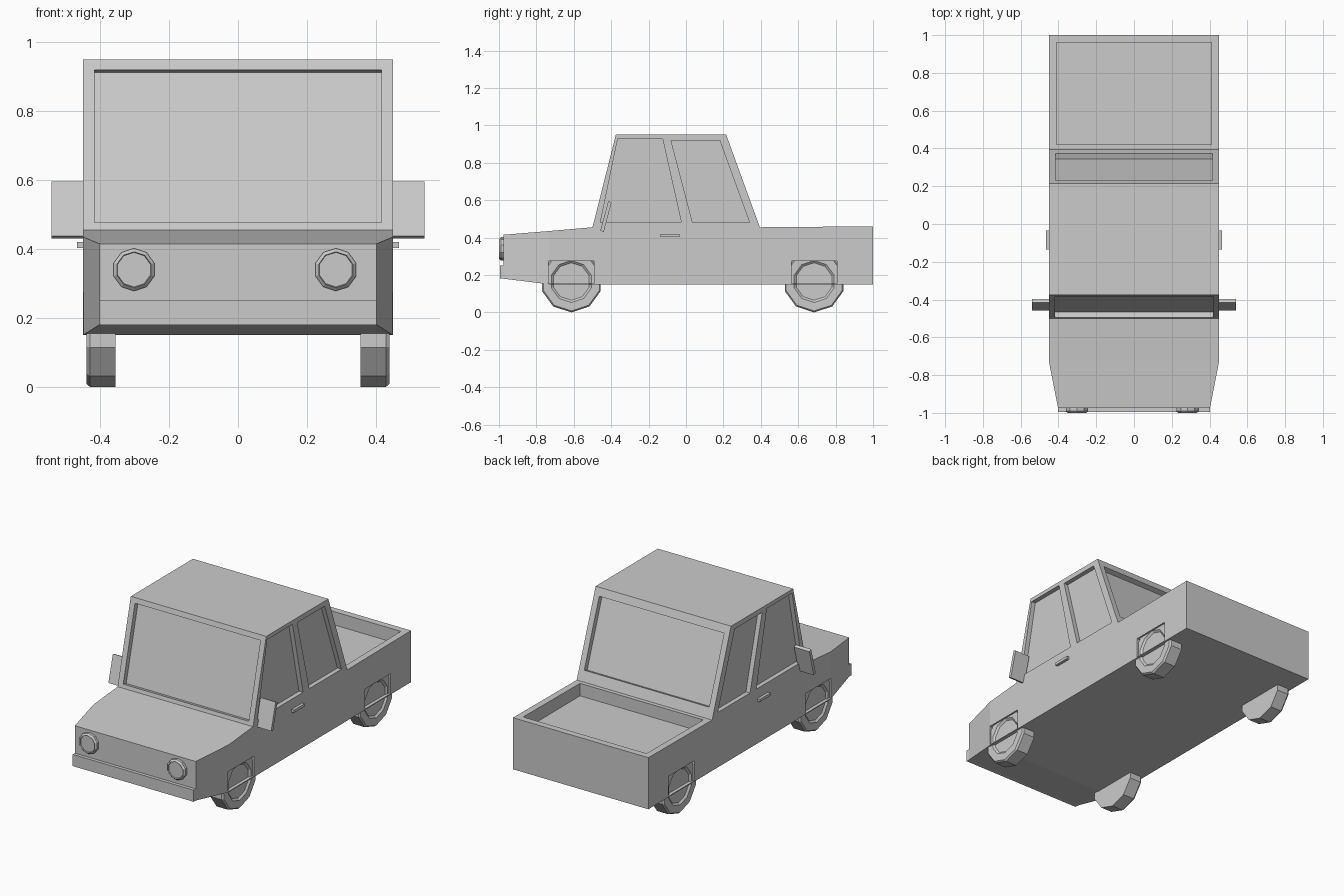
import bpy, bmesh, math
from mathutils import Vector

if "Cube" in bpy.data.objects:
    bpy.data.objects.remove(bpy.data.objects["Cube"])


def finish(name, bm):
    bmesh.ops.recalc_face_normals(bm, faces=bm.faces)
    me = bpy.data.meshes.new(name)
    bm.to_mesh(me)
    bm.free()
    ob = bpy.data.objects.new(name, me)
    bpy.context.collection.objects.link(ob)
    return ob


def add_prism(bm, profile, x0, x1):
    """Extrude a (y, z) profile along x."""
    a = [bm.verts.new((x0, y, z)) for y, z in profile]
    b = [bm.verts.new((x1, y, z)) for y, z in profile]
    bm.faces.new(a)
    bm.faces.new(b[::-1])
    for i in range(len(a)):
        j = (i + 1) % len(a)
        bm.faces.new((a[i], a[j], b[j], b[i]))


def rect(y0, y1, z0, z1):
    return [(y0, z0), (y1, z0), (y1, z1), (y0, z1)]


def prism(name, profile, x0, x1):
    bm = bmesh.new()
    add_prism(bm, profile, x0, x1)
    return finish(name, bm)


def lathe(name, profile, place, sides=10):
    """Spin (radius, depth) points; place maps (u, v, depth) to a position."""
    bm = bmesh.new()
    rings = []
    for r, d in profile:
        angles = [2 * math.pi * i / sides for i in range(sides)]
        rings.append([bm.verts.new(place(r * math.sin(t), r * math.cos(t), d)) for t in angles])
    for a, b in zip(rings, rings[1:]):
        for i in range(sides):
            j = (i + 1) % sides
            bm.faces.new((a[i], a[j], b[j], b[i]))
    bm.faces.new(rings[0])
    bm.faces.new(rings[-1])
    return finish(name, bm)


# Body shell with cab: (y, z, half width); first and last points are the tapered nose
outline = [(-0.975, 0.18, 0.402), (-0.73, 0.15, 0.45), (1, 0.15, 0.45), (1, 0.46, 0.45),
           (0.395, 0.455, 0.45), (0.215, 0.95, 0.45), (-0.375, 0.95, 0.45),
           (-0.5, 0.455, 0.45), (-0.73, 0.435, 0.45), (-0.975, 0.415, 0.402)]
bm = bmesh.new()
left = [bm.verts.new((-w, y, z)) for y, z, w in outline]
right = [bm.verts.new((w, y, z)) for y, z, w in outline]
for side in (left, right):
    bm.faces.new(side[1:9])
    bm.faces.new((side[0], side[1], side[8], side[9]))
for i in range(10):
    j = (i + 1) % 10
    bm.faces.new((left[i], left[j], right[j], right[i]))
body = finish("truck_body", bm)

# Recesses: windscreen, rear window, side windows, load bed and wheel arches
DEPTH = 0.03
WHEELS = {"front": -0.613, "rear": 0.685}
cut = bmesh.new()


def add_sloped_window(base, top, z0, z1, half, inward):
    base, top = Vector(base), Vector(top)
    p, q = [base.lerp(top, (z - base.y) / (top.y - base.y)) for z in (z0, z1)]
    d = (top - base).normalized()
    n = Vector((d.y, -d.x)) * inward
    add_prism(cut, [p + n * DEPTH, q + n * DEPTH, q - n * 0.05, p - n * 0.05], -half, half)


add_sloped_window((-0.5, 0.455), (-0.375, 0.95), 0.477, 0.92, 0.417, 1)
add_sloped_window((0.395, 0.455), (0.215, 0.95), 0.515, 0.905, 0.415, -1)
add_prism(cut, rect(0.42, 0.96, 0.38, 0.48), -0.41, 0.41)
for s in (-1, 1):
    for glass in ([(-0.458, 0.48), (-0.025, 0.48), (-0.125, 0.927), (-0.365, 0.927)],
                  [(0.035, 0.48), (0.34, 0.48), (0.18, 0.92), (-0.08, 0.92)]):
        add_prism(cut, glass, s * (0.45 - 0.027), s * 0.5)
    for y in WHEELS.values():
        add_prism(cut, rect(y - 0.122, y + 0.122, 0.155, 0.275), s * 0.35, s * 0.5)
cutter = finish("recess_cutter", cut)
cutter.hide_render = True
mod = body.modifiers.new("recesses", "BOOLEAN")
mod.operation, mod.solver, mod.object = "DIFFERENCE", "EXACT", cutter
bpy.context.view_layer.objects.active = body
bpy.ops.object.modifier_apply(modifier=mod.name)
bpy.data.objects.remove(cutter)

# Front bumper
prism("front_bumper", rect(-0.995, -0.97, 0.18, 0.25), -0.402, 0.402)

# Parts repeated on both sides
for s, side in ((-1, "left"), (1, "right")):
    # Wheels with dished hubs
    for end, y in WHEELS.items():
        lathe(f"{end}_{side}_wheel",
              [(0.165, 0.355), (0.165, 0.43), (0.157, 0.44), (0.112, 0.44), (0.1, 0.43)],
              lambda u, v, d: (s * d, y + u, 0.165 + v))
    # Headlights with a raised rim
    lathe(f"{side}_headlight", [(0.062, 0.96), (0.062, 0.99), (0.052, 1.0), (0.05, 0.993)],
          lambda u, v, d: (s * 0.293 + u - 0.009, -d, 0.34 + v))
    # Door handle and wing mirror
    prism(f"{side}_door_handle", rect(-0.135, -0.035, 0.403, 0.42), s * 0.445, s * 0.467)
    prism(f"{side}_wing_mirror",
          [(-0.458, 0.437), (-0.44, 0.43), (-0.398, 0.588), (-0.415, 0.596)], s * 0.44, s * 0.541)
